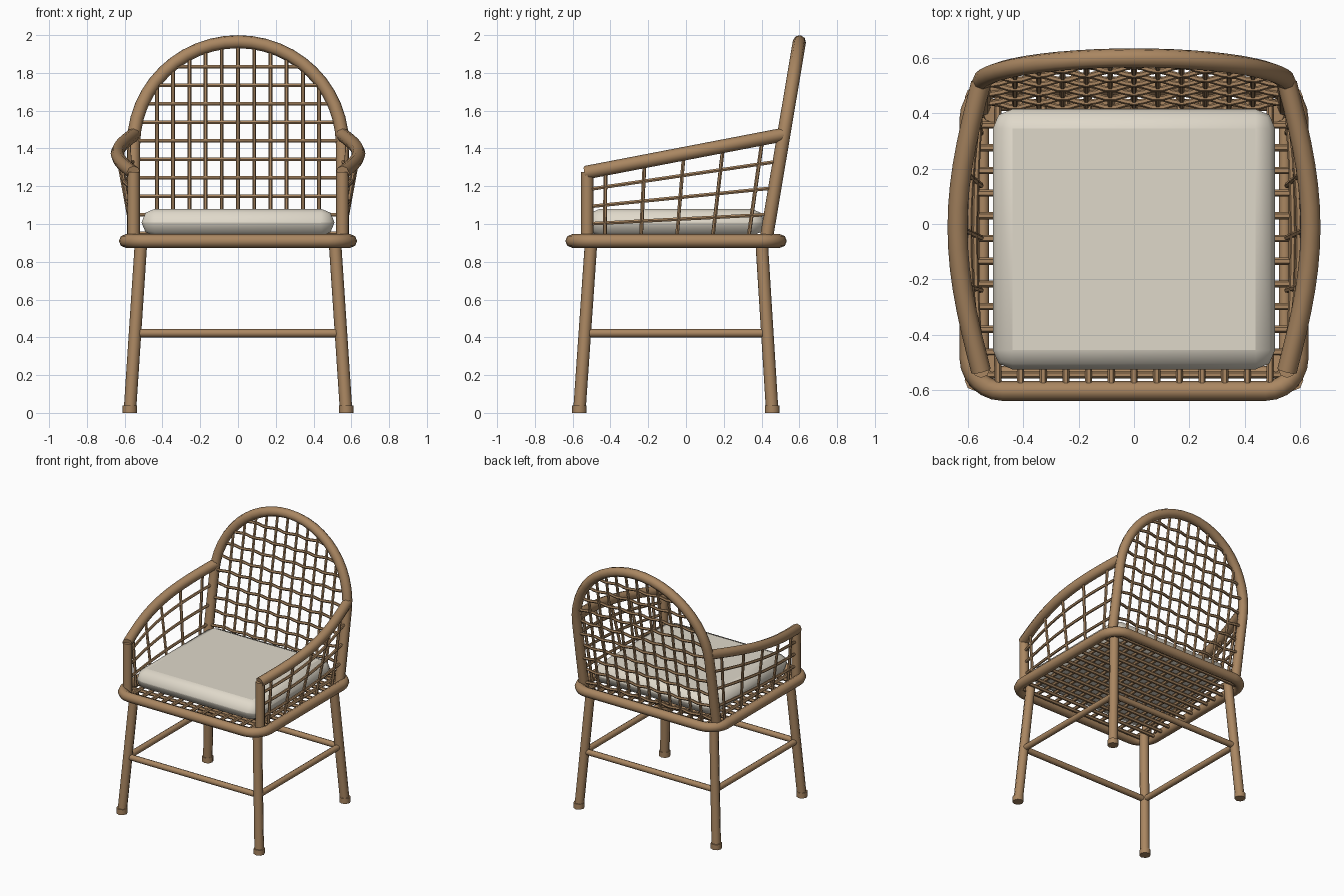
import bpy
from math import sin, cos, pi, sqrt, radians
from mathutils import Vector

cube = bpy.data.objects.get("Cube")
if cube:
    bpy.data.objects.remove(cube)


def material(name, rgb):
    m = bpy.data.materials.new(name)
    m.use_nodes = True
    m.diffuse_color = (*rgb, 1)
    m.node_tree.nodes["Principled BSDF"].inputs["Base Color"].default_value = (*rgb, 1)
    return m


RATTAN = material("rattan brown", (0.40, 0.24, 0.12))
CREAM = material("cushion cream", (0.74, 0.69, 0.59))


def finish(obj, mat, angle=50):
    obj.data.materials.clear()
    obj.data.materials.append(mat)
    bpy.ops.object.select_all(action='DESELECT')
    obj.select_set(True)
    bpy.context.view_layer.objects.active = obj
    bpy.ops.object.shade_smooth_by_angle(angle=radians(angle))


def tubes(name, paths, radius, closed=False, resolution=2):
    """Sweep a round section along each path and join all as one mesh."""
    curve = bpy.data.curves.new(name, 'CURVE')
    curve.dimensions = '3D'
    curve.bevel_depth = radius
    curve.bevel_resolution = resolution
    curve.use_fill_caps = True
    for path in paths:
        s = curve.splines.new('POLY')
        s.points.add(len(path) - 1)
        for p, co in zip(s.points, path):
            p.co = (*co, 1)
        s.use_cyclic_u = closed
    temp = bpy.data.objects.new(name + " path", curve)
    bpy.context.collection.objects.link(temp)
    bpy.context.view_layer.update()
    mesh = bpy.data.meshes.new_from_object(
        temp.evaluated_get(bpy.context.evaluated_depsgraph_get()))
    bpy.data.objects.remove(temp)
    obj = bpy.data.objects.new(name, mesh)
    bpy.context.collection.objects.link(obj)
    finish(obj, RATTAN)
    return obj


# Main dimensions
SEAT_Z, POST_X, POST_Y = 0.91, 0.553, -0.523
ARCH_Z, ARCH_TOP = 1.42, 1.965
CANE = 0.0105


def back_y(z):
    return 0.423 + 0.168 * (z - SEAT_Z)


# Seat ring: rounded rectangle
HX, Y0, Y1, R = 0.595, -0.603, 0.498, 0.12
ring = []
for k, (cx, cy) in enumerate([(HX - R, Y1 - R), (R - HX, Y1 - R),
                              (R - HX, Y0 + R), (HX - R, Y0 + R)]):
    for i in range(7):
        a = (k + i / 6) * pi / 2
        ring.append((cx + R * cos(a), cy + R * sin(a), SEAT_Z))
tubes("seat_ring", [ring], 0.036, closed=True)


# Splayed legs, feet and stretchers
def leg_point(sx, back, z):
    t = z / SEAT_Z
    y = 0.457 - 0.057 * t if back else -0.565 + 0.063 * t
    return Vector((sx * (0.573 - 0.06 * t), y, z))


corners = [(1, 0), (-1, 0), (-1, 1), (1, 1)]
for sx, back in corners:
    label = ("back_" if back else "front_") + ("left" if sx > 0 else "right")
    tubes(label + "_leg", [[leg_point(sx, back, 0.01), leg_point(sx, back, SEAT_Z)]], 0.033)
    foot = leg_point(sx, back, 0)
    tubes(label + "_foot", [[foot, foot + Vector((0, 0, 0.04))]], 0.039)
joints = [leg_point(sx, b, 0.422) for sx, b in corners]
tubes("stretchers", [[joints[i], joints[i - 1]] for i in range(4)], 0.022)

# Arched back frame
arch = [(POST_X, back_y(SEAT_Z), SEAT_Z)]
for i in range(25):
    a = pi * i / 24
    z = ARCH_Z + (ARCH_TOP - ARCH_Z) * sin(a)
    arch.append((POST_X * cos(a), back_y(z), z))
arch.append((-POST_X, back_y(SEAT_Z), SEAT_Z))
tubes("back_arch", [arch], 0.035)

# Woven back panel
weave = []
for i in range(-5, 6):
    x = i * 0.086
    top = ARCH_Z + (ARCH_TOP - ARCH_Z) * sqrt(1 - (x / POST_X) ** 2)
    weave.append([(x, back_y(SEAT_Z), SEAT_Z), (x, back_y(top), top)])
for j in range(10):
    z = 0.95 + j * 0.098
    h = max(0, (z - ARCH_Z) / (ARCH_TOP - ARCH_Z))
    half = POST_X * sqrt(1 - h * h)
    row = []
    for i in range(33):
        x = half * (i / 16 - 1)
        wave = 0.009 * cos(pi * x / 0.086 + pi * j)
        row.append((x, back_y(z) + wave, z))
    weave.append(row)
tubes("back_weave", weave, CANE, resolution=1)


# Arms, front posts and side weave
def arm(t):
    bow = 0.085 * sin(pi * t)
    return Vector((POST_X + bow, POST_Y - 0.008 + 1.04 * t, 1.272 + 0.2 * t))


def side_point(t, f):
    base = Vector((POST_X, POST_Y + (back_y(SEAT_Z) - POST_Y) * t, SEAT_Z))
    return base.lerp(arm(t), f)


def mirrored(path, s):
    return [(s * p[0], p[1], p[2]) for p in path]


for s, side in ((1, "left"), (-1, "right")):
    tubes(side + "_arm", [mirrored([arm(i / 14) for i in range(15)], s)], 0.036)
    post = [(POST_X, POST_Y, SEAT_Z), (POST_X, POST_Y, 1.275)]
    tubes(side + "_arm_post", [mirrored(post, s)], 0.033)
    canes = [[side_point(0.1 + 0.2 * i, j / 4) for j in range(5)] for i in range(5)]
    canes += [[side_point(i / 12, j / 4) for i in range(13)] for j in (1, 2, 3)]
    tubes(side + "_side_weave", [mirrored(c, s) for c in canes], CANE, resolution=1)

# Woven seat
strands = []
for i in range(-6, 7):
    x = i * 0.082
    strands.append([(x, Y0, SEAT_Z + 0.006), (x, Y1, SEAT_Z + 0.006)])
    y = (Y0 + Y1) / 2 + x
    strands.append([(-HX, y, SEAT_Z - 0.006), (HX, y, SEAT_Z - 0.006)])
tubes("seat_weave", strands, 0.013, resolution=1)

# Cushion
bpy.ops.mesh.primitive_cube_add(size=1, location=(0, -0.055, 1.008))
cushion = bpy.context.object
cushion.name = "cushion"
cushion.scale = (1.02, 0.94, 0.145)
bpy.ops.object.transform_apply(location=False, rotation=False, scale=True)
bevel = cushion.modifiers.new("soft edges", 'BEVEL')
bevel.width = 0.07
bevel.segments = 2
finish(cushion, CREAM, 20)
